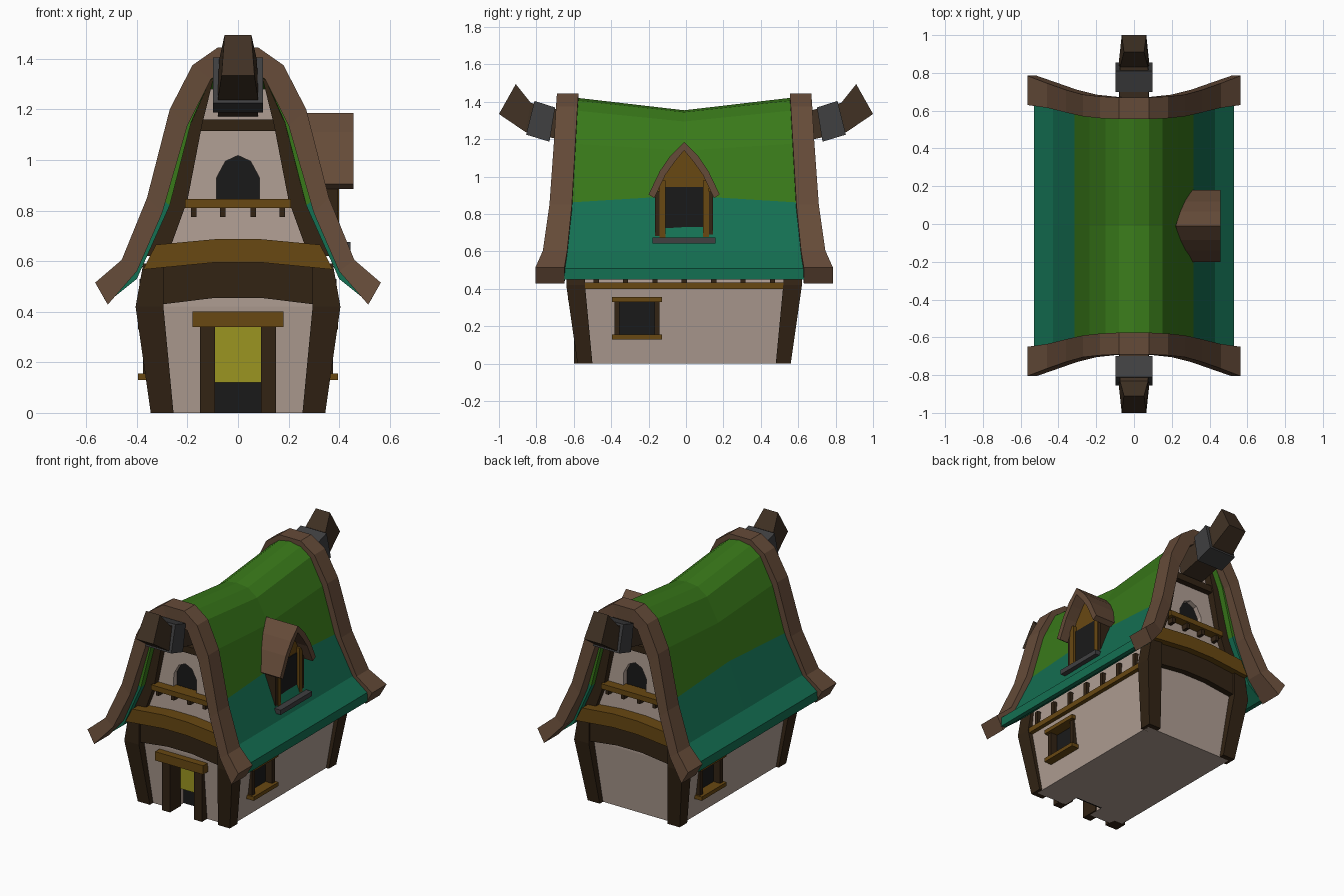
import bpy, bmesh

if "Cube" in bpy.data.objects:
    bpy.data.objects.remove(bpy.data.objects["Cube"])

COLORS = {
    "plaster": (.43, .34, .29), "dark_wood": (.032, .017, .007), "board": (.13, .07, .04),
    "green": (.04, .19, .01), "teal": (.007, .16, .085), "ochre": (.14, .065, .006),
    "yellow": (.33, .30, .015), "black": (.01, .01, .01), "iron": (.05, .05, .052),
    "brown": (.05, .03, .017)}
MATS = {}
for key, c in COLORS.items():
    MATS[key] = bpy.data.materials.new(key)
    MATS[key].diffuse_color = (*c, 1)
C = -.01  # the house sits slightly forward of centre


def loft(name, rings, col):
    """Skin a list of equal-length rings and cap both ends."""
    bm = bmesh.new()
    vs = [[bm.verts.new(p) for p in r] for r in rings]
    n = len(rings[0])
    for a, b in zip(vs, vs[1:]):
        for i in range(n):
            j = (i + 1) % n
            bm.faces.new((a[i], a[j], b[j], b[i]))
    bm.faces.new(vs[0])
    bm.faces.new(vs[-1])
    bmesh.ops.recalc_face_normals(bm, faces=bm.faces)
    me = bpy.data.meshes.new(name)
    bm.to_mesh(me)
    bm.free()
    ob = bpy.data.objects.new(name, me)
    me.materials.append(MATS[col])
    bpy.context.collection.objects.link(ob)
    return ob


def box(name, x0, x1, y0, y1, z0, z1, col):
    return loft(name, [[(x0, y0, z), (x1, y0, z), (x1, y1, z), (x0, y1, z)] for z in (z0, z1)], col)


def prism(name, pts, y0, y1, col):
    return loft(name, [[(x, y, z) for x, z in pts] for y in (y0, y1)], col)


def mirrored(half):
    """Half profile starting near the middle -> full profile, left to right."""
    left = [(-x, z) for x, z in reversed(half) if x > 0]
    return left + list(half)


cutters = []


def cut(ob):
    ob.hide_render = True
    ob.display_type = 'WIRE'
    cutters.append(ob)


# plaster body, flaring up to the eaves then narrowing into the gable
body = loft("walls", [[(-x, C - y, z), (x, C - y, z), (x, C + y, z), (-x, C + y, z)] for z, x, y in (
    (0, .325, .535), (.42, .375, .575), (.57, .36, .575), (.80, .265, .56),
    (1.14, .17, .55), (1.28, .115, .55))], "plaster")

# thatched roof: outer and inner profiles at the ends and at the sagging middle
end_out = [(0, 1.43), (.08, 1.415), (.15, 1.36), (.235, 1.18), (.315, .86)]
mid_out = [(0, 1.355), (.08, 1.345), (.15, 1.295), (.235, 1.14), (.315, .90)]
end_in = [(0, 1.37), (.05, 1.36), (.11, 1.32), (.185, 1.15), (.27, .82)]
mid_in = [(0, 1.30), (.05, 1.295), (.11, 1.26), (.185, 1.11), (.27, .86)]
Y_ROOF = (-.655, C, .63)
rings = []
for y, o, i in zip(Y_ROOF, (end_out, mid_out, end_out), (end_in, mid_in, end_in)):
    rings.append([(x, y, z) for x, z in mirrored(o) + mirrored(i)[::-1]])
loft("roof_upper", rings, "green")
for s, tag in ((1, "right"), (-1, "left")):
    rings = []
    for y, zo, zi in zip(Y_ROOF, (.86, .90, .86), (.82, .86, .82)):
        prof = [(.315, zo), (.43, .60), (.53, .51), (.53, .45), (.50, .45), (.40, .53), (.27, zi)]
        rings.append([(s * x, y, z) for x, z in prof])
    loft("roof_lower_" + tag, rings, "teal")

# parts shared by the front and back gables; d is the distance from the centre
barge = [(.08, 1.445, .05, 1.35, .68, .565), (.18, 1.375, .107, 1.32, .685, .57),
         (.27, 1.20, .20, 1.136, .695, .58), (.36, .85, .30, .79, .72, .60),
         (.46, .605, .40, .56, .755, .625), (.565, .515, .515, .428, .795, .64)]
trim = [(.12, 1.35, .09, 1.35), (.205, 1.14, .142, 1.14), (.31, .80, .20, .84), (.37, .62, .28, .62)]
for s, tag in ((-1, "front_"), (1, "back_")):
    def Y(d):
        return C + s * d

    # bargeboards
    path = [(-a, b, -c, d, e, f) for a, b, c, d, e, f in reversed(barge)] + barge
    loft(tag + "bargeboard", [[(xo, Y(do), zo), (xo, Y(di), zo), (xi, Y(di), zi), (xi, Y(do), zi)]
                              for xo, zo, xi, zi, do, di in path], "board")
    for m, side in ((-1, "left_"), (1, "right_")):
        # gable rafters and corner posts
        loft(tag + side + "rafter", [[(m * xo, Y(.60), zo), (m * xo, Y(.53), zo),
                                      (m * xi, Y(.53), zi), (m * xi, Y(.60), zi)]
                                     for xo, zo, xi, zi in trim], "dark_wood")
        loft(tag + side + "post", [[(m * a, Y(p), z), (m * b, Y(p), z), (m * b, Y(q), z), (m * a, Y(q), z)]
                                   for z, a, b, p, q in ((0, .255, .345, .49, .57),
                                                         (.42, .295, .405, .53, .63),
                                                         (.59, .295, .375, .53, .63))], "dark_wood")
    # bowed tie beams
    for name, st, d0, d1, col in (
            ("tie_beam", ((.09, .687, .09, .595), (.325, .665, .375, .567)), .56, .66, "ochre"),
            ("lower_beam", ((.09, .60, .09, .455), (.31, .58, .31, .428)), .54, .615, "dark_wood")):
        st = [(-a, b, -c, d) for a, b, c, d in reversed(st)] + list(st)
        loft(tag + name, [[(xt, Y(d0), zt), (xt, Y(d1), zt), (xb, Y(d1), zb), (xb, Y(d0), zb)]
                          for xt, zt, xb, zb in st], col)
    # collar beam, ledge and ledge pegs
    box(tag + "collar_beam", -.16, .16, Y(.53), Y(.59), 1.115, 1.16, "dark_wood")
    box(tag + "ledge", -.21, .21, Y(.53), Y(.62), .81, .845, "ochre")
    for x in (-.175, -.06, .06, .175):
        box(tag + "ledge_peg", x - .011, x + .011, Y(.53), Y(.605), .775, .812, "dark_wood")
    # arched attic window
    arch = mirrored([(0, 1.018), (.05, .995), (.085, .93), (.085, .84)])
    cut(prism(tag + "attic_cutter", arch, Y(.515), Y(.7), "black"))
    prism(tag + "attic_window", arch, Y(.50), Y(.522), "black")
    # ridge beam with upturned end, and its iron collar
    loft(tag + "ridge_beam", [[(-w, s * a, za), (w, s * a, za), (v, s * b, zb), (-v, s * b, zb)]
                              for w, v, a, za, b, zb in ((.08, .08, .53, 1.32, .55, 1.17),
                                                         (.075, .08, .83, 1.395, .86, 1.24),
                                                         (.053, .065, .91, 1.495, 1.0, 1.335))], "brown")
    loft(tag + "ridge_collar", [[(-.098, s * a, za), (.098, s * a, za), (.098, s * b, zb), (-.098, s * b, zb)]
                                for a, za, b, zb in ((.70, 1.37, .73, 1.187),
                                                     (.81, 1.405, .855, 1.225))], "iron")

# side walls: wall plate, studs and one window each (rotated half a turn)
for s, tag in ((1, "right_"), (-1, "left_")):
    box(tag + "wall_plate", s * .34, s * .40, C - .54, C + .54, .40, .435, "ochre")
    for k in range(7):
        y = C - .47 + k * .157
        box(tag + "stud", s * .34, s * .39, y - .014, y + .014, .43, .53, "dark_wood")
    yc = -s * .262
    cut(box(tag + "window_cutter", s * .315, s * .5, yc - .115, yc + .115, .14, .345, "black"))
    box(tag + "window", s * .30, s * .325, yc - .115, yc + .115, .14, .345, "black")
    for z, name in ((.33, "window_head"), (.13, "window_sill")):
        box(tag + name, s * .32, s * .395, yc - .133, yc + .133, z, z + .026, "ochre")
    for d in (-.107, .107):
        box(tag + "window_jamb", s * .32, s * .375, yc + d - .014, yc + d + .014, .15, .335, "dark_wood")

# doorway
cut(box("door_cutter", -.1, .1, -.8, -.43, -.1, .345, "black"))
box("door_back", -.1, .1, -.44, -.42, 0, .345, "black")
box("door", -.1, .1, -.49, -.465, .12, .345, "yellow")
for s in (-1, 1):
    box("door_post", s * .09, s * .15, -.60, -.48, 0, .345, "dark_wood")
box("door_lintel", -.18, .18, -.63, -.50, .34, .40, "ochre")

# dormer roof, body, window and sill
half = [(0, 1.185, 0, 1.14, .22), (.075, 1.11, .05, 1.08, .245), (.13, 1.03, .10, 1.01, .27),
        (.19, .905, .16, .885, .295)]
path = [(-a, b, -c, d, e) for a, b, c, d, e in reversed(half[1:])] + half
loft("dormer_roof", [[(.457, C + yo, zo), (xb, C + yo, zo), (xb, C + yi, zi), (.457, C + yi, zi)]
                     for yo, zo, yi, zi, xb in path], "board")
face = mirrored([(0, 1.15), (.055, 1.085), (.105, 1.01), (.14, .93), (.14, .64)])
loft("dormer_gable", [[(x, C + y, z) for y, z in face] for x in (.25, .375)], "ochre")
box("dormer_window", .30, .38, C - .105, C + .105, .66, .945, "black")
for s in (-1, 1):
    box("dormer_post", .27, .395, C + s * .132, C + s * .155, .64, .92, "dark_wood")
    box("dormer_jamb", .30, .40, C + s * .10, C + s * .132, .65, .98, "ochre")
box("dormer_sill", .33, .445, C - .168, C + .168, .643, .675, "iron")

# carve the openings out of the walls
for c in cutters:
    mod = body.modifiers.new(c.name, 'BOOLEAN')
    mod.operation = 'DIFFERENCE'
    mod.solver = 'EXACT'
    mod.object = c

for m in bpy.data.materials:
    if m.users and not m.is_grease_pencil:
        m.use_nodes = True
        m.node_tree.nodes["Principled BSDF"].inputs["Base Color"].default_value = m.diffuse_color
